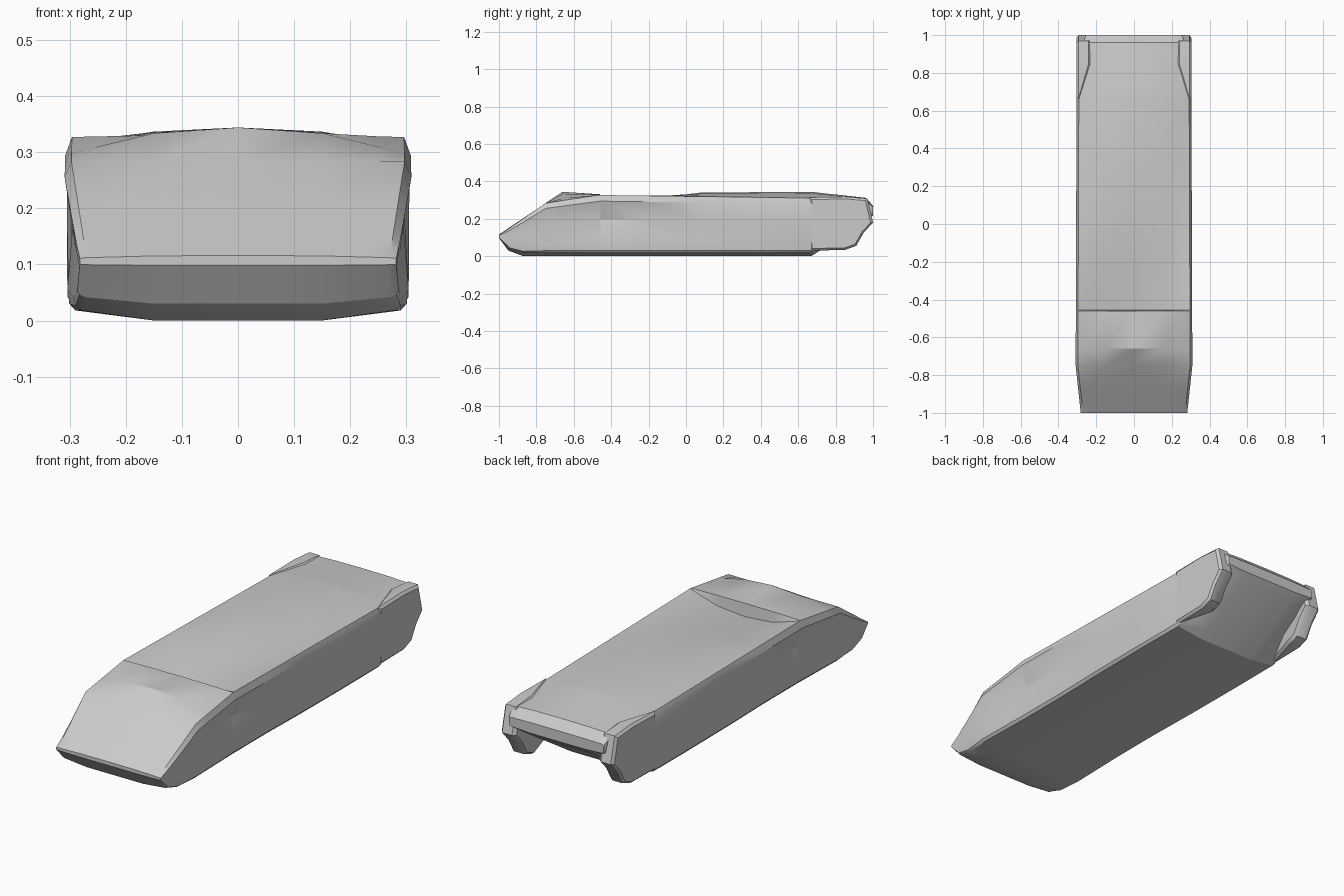
import bpy, bmesh
from math import radians, sin, pi

if "Cube" in bpy.data.objects:
    bpy.data.objects.remove(bpy.data.objects["Cube"])


def track(y, *keys):
    """Straight-line interpolation between (position, value) keys."""
    if y <= keys[0][0]:
        return keys[0][1]
    for (a, u), (b, v) in zip(keys, keys[1:]):
        if y <= b:
            return u + (v - u) * (y - a) / (b - a)
    return keys[-1][1]


def loft(name, rings, angle):
    bm = bmesh.new()
    rows = [[bm.verts.new(p) for p in r] for r in rings]
    n = len(rows[0])
    for a, b in zip(rows, rows[1:]):
        for i in range(n):
            j = (i + 1) % n
            bm.faces.new((a[i], a[j], b[j], b[i]))
    bm.faces.new(rows[0])
    bm.faces.new(rows[-1])
    bmesh.ops.recalc_face_normals(bm, faces=bm.faces)
    mesh = bpy.data.meshes.new(name)
    bm.to_mesh(mesh)
    bm.free()
    ob = bpy.data.objects.new(name, mesh)
    bpy.context.collection.objects.link(ob)
    bpy.ops.object.select_all(action='DESELECT')
    bpy.context.view_layer.objects.active = ob
    ob.select_set(True)
    bpy.ops.object.shade_smooth_by_angle(angle=radians(angle))
    return ob


# Hull: sloped nose, cab roof, step down to a dipped deck, undercut sides, raised tail
def hull_section(y):
    roof = track(y, (-1, .116), (-.66, .344), (-.46, .331), (-.455, .268),
                 (.08, .34), (.67, .344), (.96, .312), (1, .27))
    rail = track(y, (-1, .112), (-.75, .284), (-.46, .327), (.96, .306), (1, .268))
    w = track(y, (-1, .282), (-.75, .309), (.67, .304), (.96, .27), (1, .255))
    floor = track(y, (-1, .098), (-.95, .03), (-.87, 0), (.67, 0), (.96, .186), (1, .218))
    undercut = track(y, (-1, 0), (-.46, .031), (-.2, .029), (.1, .008), (.4, 0))
    ridge = track(y, (-.75, .2), (-.2, .42), (.08, .25))
    h = rail - floor
    low_w = w - undercut * .35
    sill = floor + min(.018, h * .1)
    mix = lambda t: roof + (rail - roof) * t
    half = [(.15, mix(.22)), (w * .82, mix(.75)), (w - .012, rail),
            (w, rail - h * .1), (w - undercut, floor + h * .6),
            (low_w, floor + h * ridge), (low_w - .004, sill + h * .04),
            (low_w - .015, sill), (.15, floor)]
    ring = [(0, roof)] + half + [(0, floor)] + [(-x, z) for x, z in reversed(half)]
    return [(x, y, z) for x, z in ring]


stations = [-1, -.98, -.95, -.87, -.75, -.66, -.46, -.455, -.2, .08, .4, .67, .72, .96, .99, 1]
loft("body_shell", [hull_section(y) for y in stations], 28)

# Tail pods either side of the open rear
pod = [(.66, .03), (.85, .033), (.91, .055), (.95, .125),
       (1, .18), (.97, .308), (.85, .318), (.66, .314)]


def pod_layer(x, scale, side):
    ring = []
    for y, z in pod:
        blend = .055 if x < .27 and y < .7 else 0
        cy, cz = .83, .17
        ring.append((side * (x + blend), cy + (y - cy) * scale, cz + (z - cz) * scale))
    return ring


for side, name in ((1, "right_tail_pod"), (-1, "left_tail_pod")):
    layers = [pod_layer(x, s, side) for x, s in ((.225, .92), (.24, 1), (.293, 1), (.304, .92))]
    loft(name, layers, 35)
